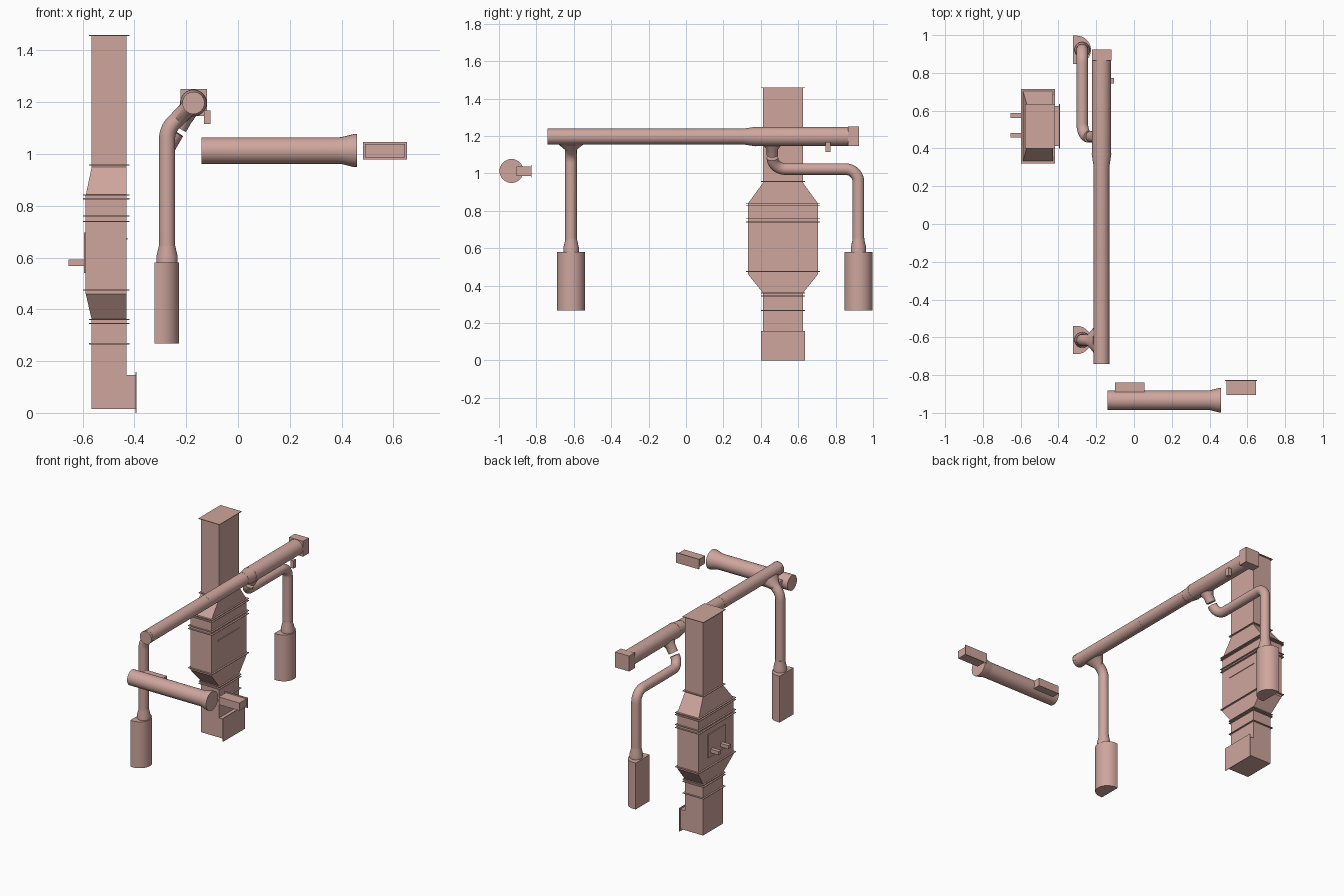
import bpy, bmesh, math
from mathutils import Vector

if "Cube" in bpy.data.objects:
    bpy.data.objects.remove(bpy.data.objects["Cube"])

COL = bpy.data.materials.new("duct_finish")
COL.diffuse_color = (0.62, 0.38, 0.34, 1)
COL.use_nodes = True
COL.node_tree.nodes["Principled BSDF"].inputs["Base Color"].default_value = COL.diffuse_color
N = 32


def finish(name, bm, smooth=False):
    bmesh.ops.recalc_face_normals(bm, faces=bm.faces)
    me = bpy.data.meshes.new(name)
    bm.to_mesh(me)
    bm.free()
    me.materials.append(COL)
    ob = bpy.data.objects.new(name, me)
    bpy.context.collection.objects.link(ob)
    if smooth:
        bpy.ops.object.select_all(action='DESELECT')
        bpy.context.view_layer.objects.active = ob
        ob.select_set(True)
        bpy.ops.object.shade_smooth_by_angle(angle=math.radians(35))
    return ob


def loft(name, rings, smooth=False):
    """Skin a list of equal point rings and cap both ends."""
    bm = bmesh.new()
    vs = [[bm.verts.new(p) for p in r] for r in rings]
    n = len(vs[0])
    for a, b in zip(vs, vs[1:]):
        for i in range(n):
            bm.faces.new((a[i], a[(i + 1) % n], b[(i + 1) % n], b[i]))
    bm.faces.new(vs[0])
    bm.faces.new(vs[-1])
    return finish(name, bm, smooth)


def rect(x0, x1, y0, y1, z):
    return [(x0, y0, z), (x1, y0, z), (x1, y1, z), (x0, y1, z)]


def box(name, x0, x1, y0, y1, z0, z1):
    return loft(name, [rect(x0, x1, y0, y1, z0), rect(x0, x1, y0, y1, z1)])


def ring(c, u, v, ru, rv):
    return [c + u * ru * math.cos(2 * math.pi * i / N) + v * rv * math.sin(2 * math.pi * i / N)
            for i in range(N)]


def tube(name, pts, radii):
    """Round tube through points, one radius per point."""
    pts = [Vector(p) for p in pts]
    rings, u = [], None
    for i, p in enumerate(pts):
        t = (pts[min(i + 1, len(pts) - 1)] - pts[max(i - 1, 0)]).normalized()
        if u is None:
            u = t.orthogonal()
        u = (u - t * u.dot(t)).normalized()
        r = radii[i] if isinstance(radii, (list, tuple)) else radii
        rings.append(ring(p, u, t.cross(u), r, r))
    return loft(name, rings, True)


def rounded(pts, R, steps=10):
    """Replace inner corners of a path with arcs of radius R."""
    pts = [Vector(p) for p in pts]
    out = [pts[0]]
    for a, b, c in zip(pts, pts[1:], pts[2:]):
        d0, d1 = (b - a).normalized(), (c - b).normalized()
        ang = d0.angle(d1)
        start = b - d0 * R * math.tan(ang / 2)
        nrm = (d1 - d0 * d0.dot(d1)).normalized()
        for k in range(steps + 1):
            th = ang * k / steps
            out.append(start + d0 * R * math.sin(th) + nrm * R * (1 - math.cos(th)))
    if (pts[-1] - out[-1]).length > 1e-3:
        out.append(pts[-1])
    return out


# Rectangular tower: narrow base, wide filter body, narrow stack
SMALL = (-.565, -.43, .412, .625)
BIG = (-.588, -.43, .332, .705)
loft("tower_body", [rect(*SMALL, .015), rect(*SMALL, .36), rect(*BIG, .46),
                    rect(*BIG, .84), rect(*SMALL, .95), rect(*SMALL, 1.46)])


def flange(name, s, z, e=.011, h=.002):
    box(name, s[0] - e, s[1] + e, s[2] - e, s[3] + e, z - h, z + h)


for i, z in enumerate((.267, .345, .36, .957, 1.458)):
    flange(f"narrow_flange_{i}", SMALL, z)
for i, z in enumerate((.475, .74, .76, .827, .841)):
    flange(f"wide_flange_{i}", BIG, z)
box("base_outlet", -.432, -.394, .412, .625, .015, .147)
box("base_outlet_flange", -.396, -.392, .401, .636, 0, .158)
box("filter_slot", -.431, -.426, .40, .63, .669, .675)
# Access door and its two pegs
box("access_door", -.595, -.587, .43, .61, .54, .697)
for i, y in enumerate((.47, .575)):
    box(f"door_peg_{i}", -.655, -.59, y - .013, y + .013, .568, .592)

# Main horizontal duct with step up in diameter
MX, MZ = -.172, 1.197
tube("main_duct", [(MX, y, MZ) for y in (-.735, .305, .365, .87)], [.042, .042, .051, .051])
for i, (y, r) in enumerate(((-.738, .043), (-.72, .043), (-.11, .0425), (.30, .043), (.37, .052))):
    tube(f"duct_seam_{i}", [(MX, y - .002, MZ), (MX, y + .002, MZ)], r)
box("duct_end_box", MX - .051, MX + .053, .865, .925, 1.146, 1.25)
box("damper_actuator", -.131, -.106, .745, .772, 1.115, 1.167)


# Saddle boots flattening onto the main duct
def boot(name, y, deg, profile):
    a = math.radians(deg)
    d = Vector((-math.cos(a), 0, -math.sin(a)))
    p = Vector((math.sin(a), 0, -math.cos(a)))
    c = Vector((MX, y, MZ))
    loft(name, [ring(c + d * t, p, Vector((0, 1, 0)), r, w) for t, r, w in profile], True)


boot("front_boot", -.615, 45, [(.03, .033, .088), (.09, .031, .031), (.115, .031, .031)])
boot("rear_boot", .462, 60, [(.035, .034, .06), (.074, .031, .031), (.112, .031, .031)])

# Branch pipes
PX = -.274
tube("front_branch", rounded([(PX, -.615, .645), (PX, -.615, MZ - (MX - PX)),
                              (MX - .06, -.615, MZ - .06)], .09), .031)
c60, s60 = math.cos(math.pi / 3), math.sin(math.pi / 3)
tube("rear_branch", rounded([(PX, .922, .645), (PX, .922, 1.023), (PX, .462, 1.023),
                             (PX + .07 * c60, .462, 1.023 + .07 * s60)], .0699), .031)

# Reducers and D-shaped hoods, flat side towards -x
for tag, y in (("front", -.614), ("rear", .922)):
    tube(f"{tag}_reducer", [(PX, y, z) for z in (.655, .645, .605, .578)],
         [.0315, .0315, .041, .041])
    prof = [(-.322, y - .075), *[(-.303 + .075 * math.cos(a), y + .075 * math.sin(a))
            for a in (math.pi * (k / 20 - .5) for k in range(21))], (-.322, y + .075)]
    loft(f"{tag}_hood", [[(a, b, z) for a, b in prof] for z in (.268, .581)], True)

# Detached horizontal barrel with flared mouth
tube("barrel_duct", [(x, -.933, 1.013) for x in (-.14, .385, .40, .448, .46)],
     [.051, .051, .052, .064, .064])
box("barrel_side_inlet", -.10, .055, -.91, -.838, .985, 1.038)

# Detached rectangular nozzle
box("nozzle_body", .49, .645, -.905, -.827, .986, 1.038)
box("nozzle_flange", .482, .652, -.83, -.826, .978, 1.046)
